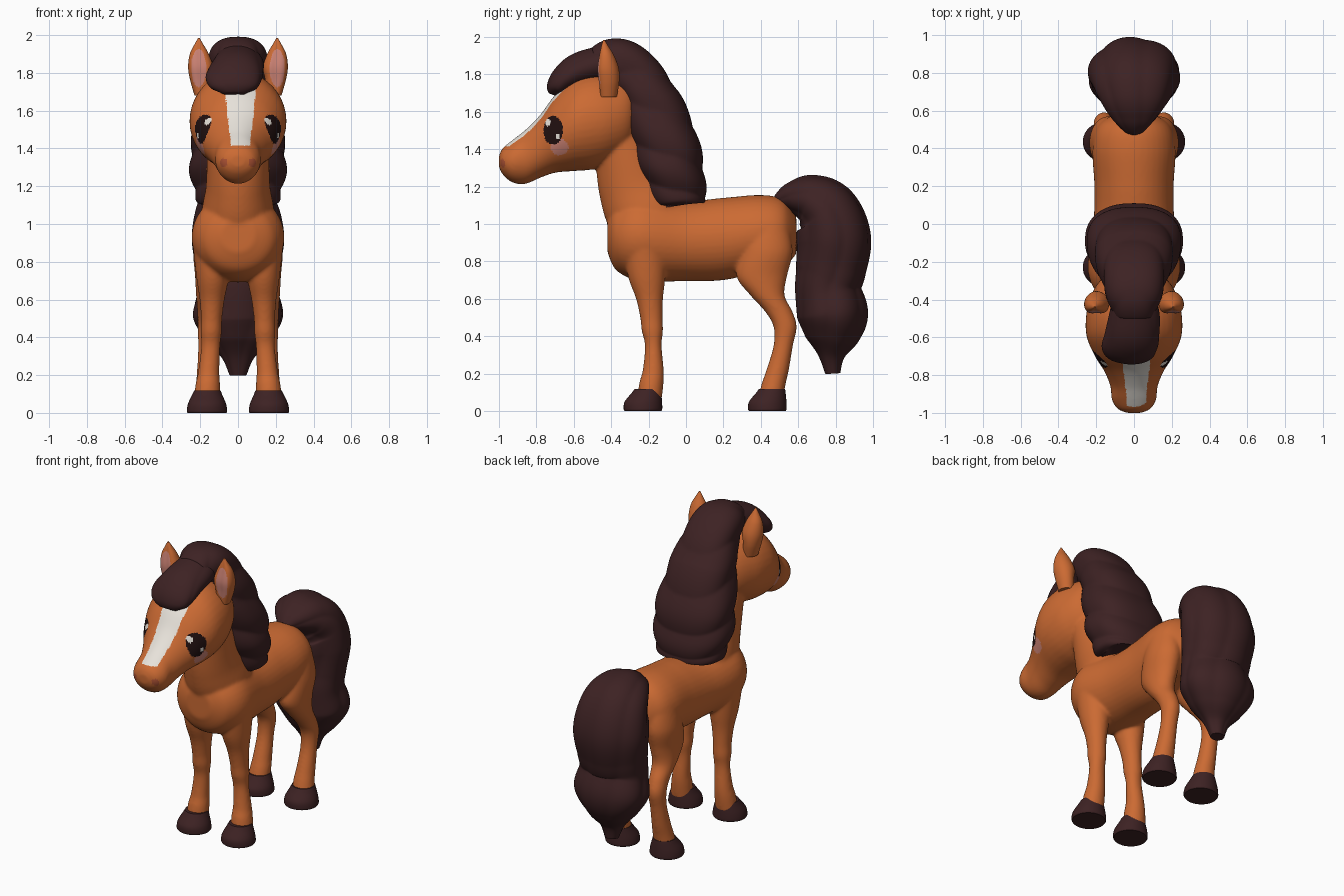
import bpy, bmesh, math
from mathutils import Vector

if "Cube" in bpy.data.objects:
    bpy.data.objects.remove(bpy.data.objects["Cube"])

X = Vector((1, 0, 0))


def material(name, r, g, b):
    m = bpy.data.materials.new(name)
    m.diffuse_color = (r, g, b, 1)
    m.use_nodes = True
    m.node_tree.nodes["Principled BSDF"].inputs["Base Color"].default_value = m.diffuse_color
    return m


COAT = material("chestnut coat", 0.60, 0.145, 0.033)
HAIR = material("dark brown hair", 0.047, 0.016, 0.017)
WHITE = material("white", 0.80, 0.76, 0.70)
EYE = material("eye black", 0.015, 0.005, 0.005)
PINK = material("pink", 0.62, 0.23, 0.18)
NOSTRIL = material("nostril red brown", 0.42, 0.085, 0.035)


def spline(pts, steps):
    """Catmull-Rom interpolation of station tuples."""
    p = [Vector(q) for q in pts]
    p = [p[0]] + p + [p[-1]]
    out = []
    for i in range(1, len(p) - 2):
        a, b, c, d = p[i - 1:i + 3]
        for k in range(steps):
            t = k / steps
            out.append(0.5 * (2 * b + (c - a) * t + (2 * a - 5 * b + 4 * c - d) * t * t
                              + (3 * b - a - 3 * c + d) * t ** 3))
    return out + [p[-2]]


def activate(ob):
    bpy.ops.object.select_all(action='DESELECT')
    ob.select_set(True)
    bpy.context.view_layer.objects.active = ob


def loft(name, stations, mat, axis=None, n=40, steps=8, bump=None, square=2.0, side=1):
    """Tube through stations (x, y, z, half width, half depth)."""
    st = spline(stations, steps)
    bm = bmesh.new()
    rings = []
    for i, s in enumerate(st):
        c = Vector(s[:3])
        t = Vector(axis) if axis else (Vector(st[min(i + 1, len(st) - 1)][:3])
                                       - Vector(st[max(i - 1, 0)][:3]))
        t.x = 0
        v = t.normalized().cross(X)
        ring = []
        for k in range(n):
            a = 2 * math.pi * k / n
            ca, sa = math.cos(a), math.sin(a)
            f = bump(i / (len(st) - 1), a) if bump else 1
            e = 2 / square
            p = (c + X * (math.copysign(abs(ca) ** e, ca) * s[3] * f)
                 + v * (math.copysign(abs(sa) ** e, sa) * s[4] * f))
            ring.append(bm.verts.new((p.x * side, p.y, p.z)))
        rings.append(ring)
    for r, q in zip(rings, rings[1:]):
        for k in range(n):
            bm.faces.new((r[k], r[(k + 1) % n], q[(k + 1) % n], q[k]))
    bm.faces.new(rings[0])
    bm.faces.new(rings[-1])
    bmesh.ops.recalc_face_normals(bm, faces=bm.faces)
    me = bpy.data.meshes.new(name)
    bm.to_mesh(me)
    bm.free()
    me.materials.append(mat)
    ob = bpy.data.objects.new(name, me)
    bpy.context.collection.objects.link(ob)
    activate(ob)
    bpy.ops.object.shade_smooth_by_angle(angle=math.radians(50))
    return ob


AY, AZ = (0, 1, 0), (0, 0, 1)

# Torso, neck and head
parts = [
    loft("torso", [(0, -.42, .94, .09, .09), (0, -.37, .93, .19, .18), (0, -.24, .93, .245, .235),
                   (0, 0, .91, .215, .215), (0, .2, .92, .21, .22), (0, .4, .95, .22, .205),
                   (0, .52, .95, .19, .18), (0, .59, .94, .09, .10)], COAT, AY),
    loft("neck", [(0, -.15, .95, .20, .20), (0, -.22, 1.08, .19, .215), (0, -.27, 1.2, .17, .20),
                  (0, -.32, 1.35, .165, .17), (0, -.38, 1.5, .16, .13)], COAT),
    loft("head", [(0, -.25, 1.60, .08, .08), (0, -.30, 1.58, .18, .19), (0, -.4, 1.56, .235, .235),
                  (0, -.5, 1.55, .255, .258), (0, -.6, 1.53, .25, .247), (0, -.7, 1.482, .207, .208),
                  (0, -.78, 1.415, .157, .168), (0, -.86, 1.358, .125, .144),
                  (0, -.93, 1.335, .117, .112), (0, -.98, 1.335, .085, .07),
                  (0, -1.0, 1.335, .035, .03)], COAT, AY),
]

# Legs
FRONT = [(.165, -.195, .06, .07, .065), (.16, -.185, .15, .065, .065), (.155, -.175, .22, .056, .056),
         (.145, -.175, .35, .05, .045), (.142, -.18, .43, .056, .057), (.14, -.185, .5, .056, .06),
         (.137, -.195, .6, .066, .072), (.135, -.21, .72, .086, .10), (.14, -.22, .9, .1, .12)]
HIND = [(.165, .45, .06, .07, .068), (.16, .47, .15, .064, .064), (.16, .49, .22, .057, .06),
        (.16, .52, .35, .051, .052), (.158, .53, .45, .056, .062), (.155, .497, .53, .06, .073),
        (.15, .435, .62, .072, .092), (.142, .405, .72, .085, .135), (.138, .43, .85, .098, .14),
        (.13, .43, .98, .085, .12)]
for side in (1, -1):
    for label, leg, hy in (("front", FRONT, -.23), ("hind", HIND, .435)):
        parts.append(loft(label + "_leg", leg, COAT, AZ, side=side))
        # Hoof
        loft(label + "_hoof", [(.164, hy, 0, .102, .098), (.164, hy, .012, .107, .103),
                               (.164, hy + .002, .05, .1, .1), (.163, hy + .018, .095, .08, .08),
                               (.162, hy + .025, .118, .07, .07)], HAIR, AZ, side=side)

# Fuse the coat into one smooth skin
activate(parts[0])
for p in parts:
    p.select_set(True)
bpy.ops.object.join()
body = bpy.context.object
body.name = "body"
rm = body.modifiers.new("fuse", 'REMESH')
rm.mode = 'VOXEL'
rm.voxel_size = 0.009
sm = body.modifiers.new("soften", 'SMOOTH')
sm.factor = 0.5
sm.iterations = 10
for name in ("fuse", "soften"):
    bpy.ops.object.modifier_apply(modifier=name)
me = body.data
me.materials.clear()
for m in (COAT, WHITE, EYE, PINK, NOSTRIL):
    me.materials.append(m)


def inside(a, b, ca, cb, ra, rb):
    return ((a - ca) / ra) ** 2 + ((b - cb) / rb) ** 2 < 1


# Face markings: blaze, eyes, cheeks and nostrils
for f in me.polygons:
    f.use_smooth = True
    x, y, z = f.center
    if z < 1.2 or y > -.55:
        continue
    ax = abs(x)
    width = .05 + .03 * (z - 1.42) / .26
    if ax > .09 and inside(y, z, -.71, 1.5, .052, .077):
        shine = inside(y, z, -.738, 1.542, .014, .02) or inside(y, z, -.685, 1.47, .012, .014)
        f.material_index = 1 if shine else 2
    elif ax > .09 and inside(y, z, -.675, 1.41, .046, .043):
        f.material_index = 3
    elif y < -.92 and inside(ax, z, .075, 1.325, .02, .024):
        f.material_index = 4
    elif abs(x - .013) < width and 1.415 < z < 1.72 and f.normal.z > .1:
        f.material_index = 1

# Ears with pink inner faces
for side in (1, -1):
    ear = loft("ear", [(.185, -.42, 1.68, .045, .05), (.198, -.42, 1.76, .055, .063),
                       (.198, -.425, 1.83, .066, .066), (.205, -.43, 1.9, .05, .046),
                       (.207, -.437, 1.955, .021, .02), (.207, -.44, 1.985, .004, .004)],
               COAT, AZ, n=64, steps=14, side=side,
               bump=lambda t, a: 1 - .3 * max(0, -math.sin(a)) ** 4)
    ear.data.materials.append(PINK)
    for f in ear.data.polygons:
        if f.normal.y < -.3 and inside(abs(f.center.x), f.center.z, .208, 1.825, .04, .1):
            f.material_index = 1


# Mane with overlapping chevron locks
def locks(t, a):
    return .94 + .08 * abs(math.sin(math.pi * (5 * t + .55 * math.sin(a))))


loft("mane", [(0, -.48, 1.85, .11, .09), (0, -.37, 1.87, .15, .13), (0, -.25, 1.77, .18, .14),
              (0, -.19, 1.64, .21, .165), (0, -.13, 1.48, .24, .18), (0, -.09, 1.34, .258, .18),
              (0, -.06, 1.22, .245, .165), (0, -.035, 1.13, .22, .15), (0, -.03, 1.10, .19, .13)],
     HAIR, n=72, steps=14, bump=locks, square=2.4)

# Forelock
loft("forelock", [(0, -.36, 1.87, .11, .10), (0, -.48, 1.85, .135, .095), (-.01, -.58, 1.82, .145, .09),
                  (-.02, -.65, 1.775, .15, .075), (-.02, -.695, 1.725, .125, .055),
                  (-.02, -.71, 1.69, .06, .025)], HAIR, n=64, steps=10,
     bump=lambda t, a: .95 + .06 * abs(math.cos(1.5 * a + 2 * t)))

# Tail with lengthwise strands
loft("tail", [(0, .48, 1.12, .04, .03), (0, .56, 1.14, .12, .085), (0, .66, 1.13, .185, .14),
              (0, .75, 1.06, .225, .18), (0, .79, .92, .245, .2), (0, .775, .76, .225, .187),
              (0, .76, .65, .22, .175), (0, .785, .51, .243, .188), (0, .785, .39, .175, .145),
              (0, .78, .29, .085, .07), (0, .785, .2, .045, .04)],
     HAIR, n=72, steps=10, bump=lambda t, a: .95 + .06 * abs(math.sin(3 * a + 3 * math.sin(5 * t) * .3)))
